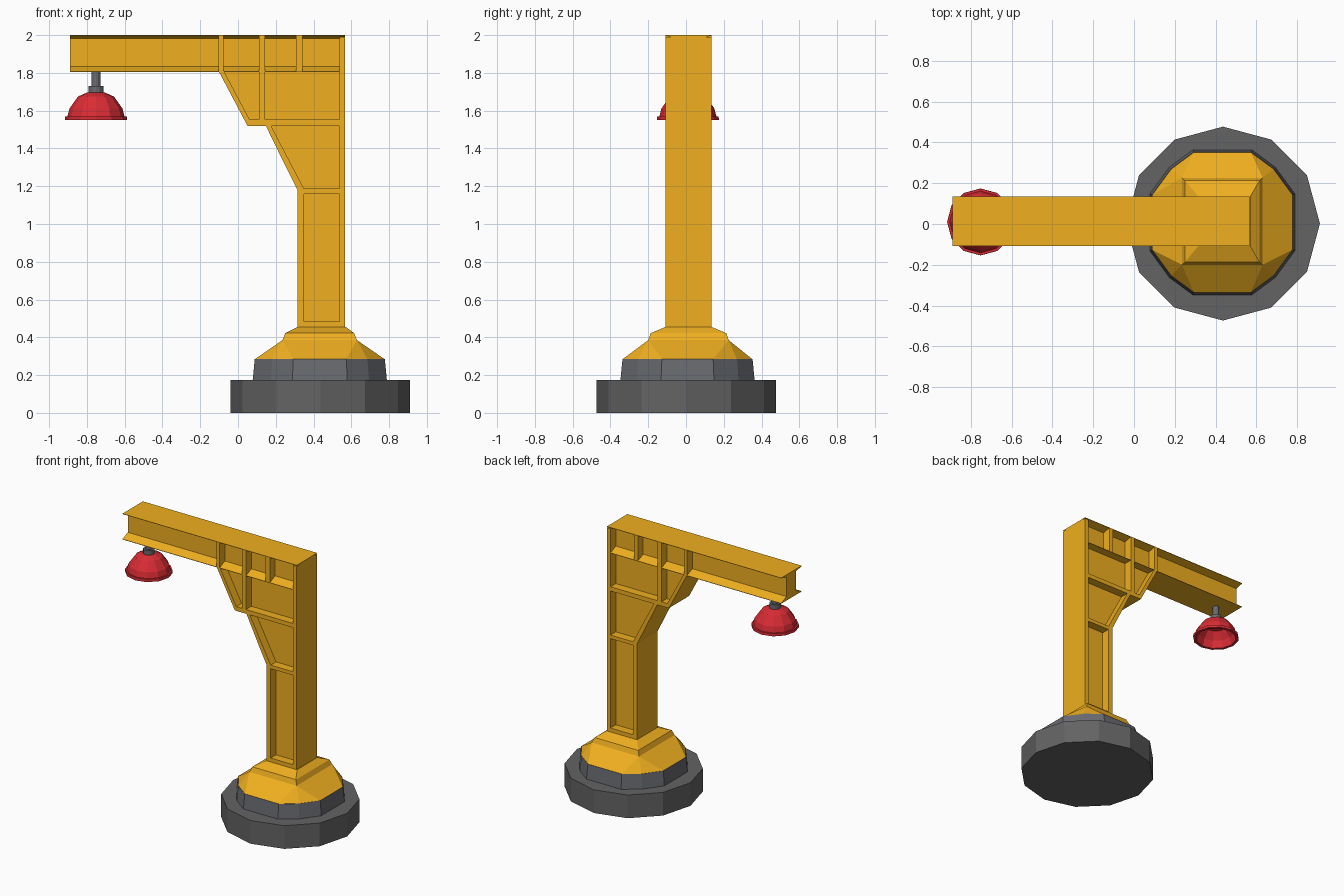
import bpy, bmesh
from math import cos, sin, pi

if "Cube" in bpy.data.objects:
    bpy.data.objects.remove(bpy.data.objects["Cube"])

YC = 0.013      # centre plane of post and beam
HALF = 0.122    # half width of flanges and ribs
WEB = 0.058     # half thickness of the recessed web


def material(name, rgb):
    m = bpy.data.materials.new(name)
    m.diffuse_color = (*rgb, 1)
    m.use_nodes = True
    m.node_tree.nodes["Principled BSDF"].inputs["Base Color"].default_value = m.diffuse_color
    return m


YELLOW = material("yellow_paint", (0.87, 0.43, 0.014))
RED = material("red_enamel", (0.70, 0.025, 0.035))
DARK = material("dark_stone", (0.125, 0.125, 0.125))
STEEL = material("blue_grey_steel", (0.14, 0.145, 0.16))


def finish(name, bm, mat):
    bmesh.ops.recalc_face_normals(bm, faces=bm.faces)
    me = bpy.data.meshes.new(name)
    bm.to_mesh(me)
    bm.free()
    ob = bpy.data.objects.new(name, me)
    me.materials.append(mat)
    bpy.context.collection.objects.link(ob)
    return ob


def prism(name, pts, half, mat=YELLOW):
    """Extrude an x-z outline symmetrically about the centre plane."""
    bm = bmesh.new()
    f = bm.faces.new([bm.verts.new((x, YC - half, z)) for x, z in pts])
    ext = bmesh.ops.extrude_face_region(bm, geom=[f])["geom"]
    bmesh.ops.translate(bm, vec=(0, 2 * half, 0),
                        verts=[g for g in ext if isinstance(g, bmesh.types.BMVert)])
    return finish(name, bm, mat)


def box(name, x0, x1, z0, z1, half=HALF):
    return prism(name, [(x0, z0), (x1, z0), (x1, z1), (x0, z1)], half)


def hull(name, rings, mat):
    """Convex solid through stacked rings of points."""
    bm = bmesh.new()
    for p in [p for r in rings for p in r]:
        bm.verts.new(p)
    bmesh.ops.convex_hull(bm, input=bm.verts)
    bmesh.ops.dissolve_limit(bm, angle_limit=0.01, verts=bm.verts, edges=bm.edges)
    return finish(name, bm, mat)


def lathe(name, prof, cx, cy, mat, n=12):
    """Revolve an (r, z) profile; r = 0 ends close to a point."""
    bm = bmesh.new()
    rings = []
    for r, z in prof:
        if r == 0:
            rings.append([bm.verts.new((cx, cy, z))] * n)
        else:
            rings.append([bm.verts.new((cx + r * cos(2 * pi * i / n),
                                        cy + r * sin(2 * pi * i / n), z)) for i in range(n)])
    for a, b in zip(rings, rings[1:]):
        for i in range(n):
            j = (i + 1) % n
            bm.faces.new(list(dict.fromkeys([a[i], a[j], b[j], b[i]])))
    bmesh.ops.dissolve_limit(bm, angle_limit=0.01, verts=bm.verts, edges=bm.edges)
    return finish(name, bm, mat)


def plinth_ring(d, z):
    """Twelve-sided ring with longer straight sides."""
    q = [(0.355, 0.14), (0.26, 0.27), (0.145, 0.355)]
    return [(0.433 + sx * x * d, 0.008 + sy * y * d, z)
            for x, y in q for sx in (-1, 1) for sy in (-1, 1)]


def rect(x0, x1, hy, z):
    return [(x, YC + s * hy, z) for x in (x0, x1) for s in (-1, 1)]


# Base and stepped foot
lathe("base_slab", [(0, 0), (0.475, 0), (0.475, 0.175), (0, 0.175)], 0.436, 0.002, DARK)
hull("plinth", [plinth_ring(1, 0.175), plinth_ring(0.97, 0.285)], STEEL)
hull("foot_skirt", [plinth_ring(0.965, 0.285), rect(0.235, 0.63, 0.213, 0.385)], YELLOW)
hull("foot_collar", [rect(0.235, 0.63, 0.213, 0.385), rect(0.25, 0.615, 0.2, 0.422),
                     rect(0.315, 0.57, HALF, 0.455)], YELLOW)

# Recessed web of post and bracket
prism("post_web", [(0.33, 0.46), (0.55, 0.46), (0.55, 1.9), (-0.09, 1.82), (0.055, 1.535),
                   (0.16, 1.53), (0.25, 1.34), (0.33, 1.18)], WEB)

# Post frame
box("post_back_flange", 0.537, 0.567, 0.455, 1.99)
box("post_front_flange", 0.315, 0.35, 0.455, 1.185)
box("post_bottom_rib", 0.35, 0.537, 0.455, 0.485)
box("post_top_rib", 0.35, 0.537, 1.16, 1.187)

# Bracket frame
prism("lower_brace", [(0.315, 1.18), (0.35, 1.185), (0.175, 1.52), (0.145, 1.525),
                      (0.235, 1.34)], HALF)
box("bracket_rib", 0.05, 0.537, 1.52, 1.552)
prism("upper_brace", [(0.05, 1.52), (0.062, 1.552), (-0.075, 1.81), (-0.103, 1.81)], HALF)
box("bracket_upright", 0.11, 0.143, 1.552, 1.81)

# I-beam with tapered flanges, extruded along x
bm = bmesh.new()
side = [(HALF, 1.805), (HALF, 1.808), (WEB, 1.835), (WEB, 1.983), (HALF, 1.997), (HALF, 2.0)]
sect = side + [(-y, z) for y, z in reversed(side)]
f = bm.faces.new([bm.verts.new((-0.89, YC + y, z)) for y, z in sect])
ext = bmesh.ops.extrude_face_region(bm, geom=[f])["geom"]
bmesh.ops.translate(bm, vec=(1.457, 0, 0),
                    verts=[g for g in ext if isinstance(g, bmesh.types.BMVert)])
finish("beam", bm, YELLOW)
for i, (x0, x1) in enumerate([(-0.103, -0.078), (0.11, 0.143), (0.308, 0.342)]):
    box(f"beam_stiffener_{i + 1}", x0, x1, 1.806, 1.998)

# Hanging lamp
LX, LY = -0.752, 0.01
lathe("lamp_stem", [(0, 1.72), (0.024, 1.72), (0.024, 1.815), (0, 1.815)], LX, LY, STEEL)
lathe("lamp_collar", [(0, 1.68), (0.039, 1.68), (0.039, 1.73), (0, 1.73)], LX, LY, STEEL)
lathe("lamp_shade", [(0, 1.695), (0.05, 1.695), (0.095, 1.675), (0.14, 1.612), (0.151, 1.57),
                     (0.163, 1.57), (0.164, 1.55), (0.143, 1.55), (0.128, 1.605),
                     (0.085, 1.66), (0, 1.675)], LX, LY, RED)
